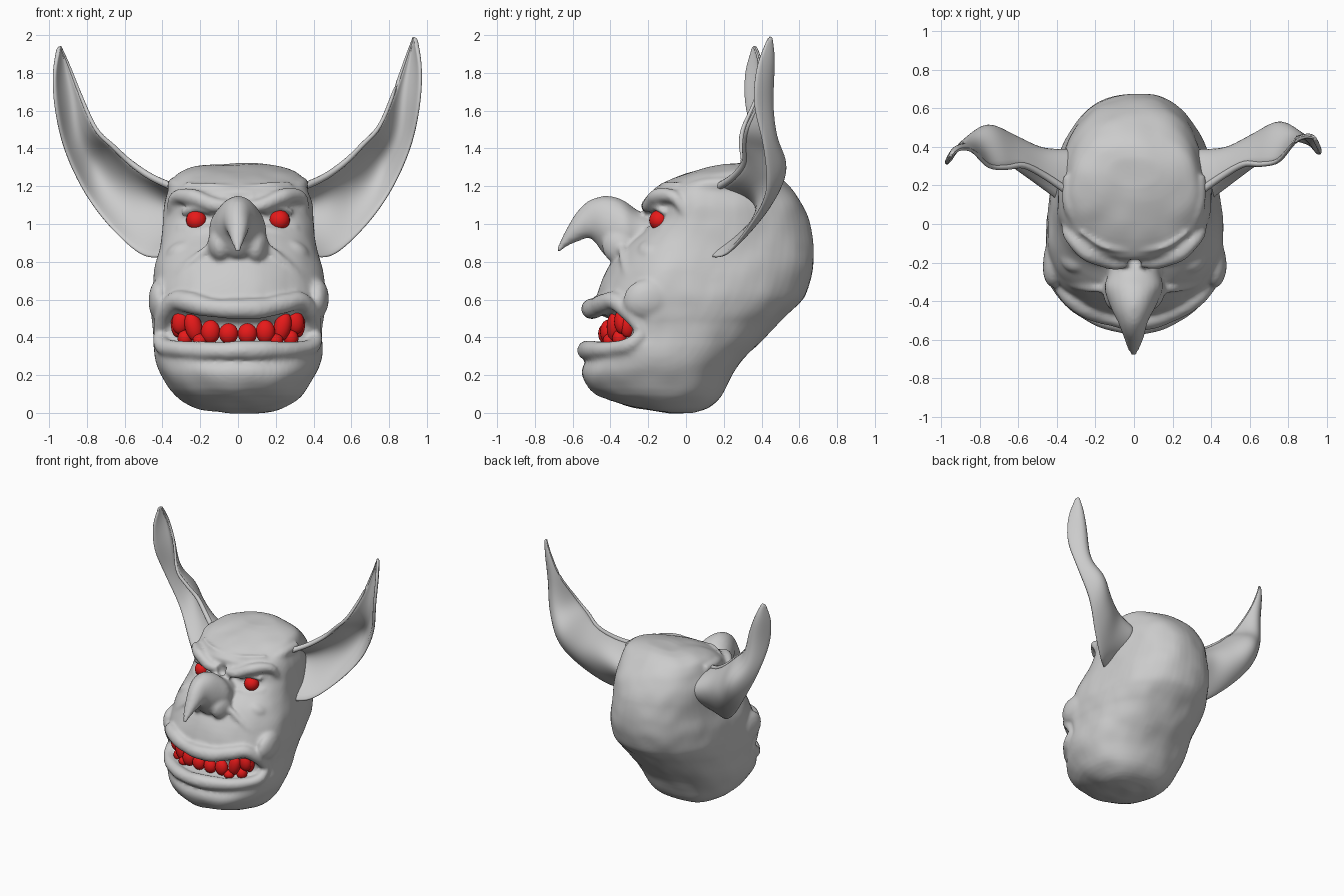
import bpy, bmesh, math
from mathutils import Vector, Matrix


def loft(bm, rings):
    rows = [[bm.verts.new(p) for p in r] for r in rings]
    n = len(rows[0])
    for a, b in zip(rows, rows[1:]):
        for i in range(n):
            bm.faces.new((a[i], a[(i + 1) % n], b[(i + 1) % n], b[i]))
    bm.faces.new(rows[0][::-1])
    bm.faces.new(rows[-1])


def spline(pts, steps=5):
    """Catmull-Rom through rows of numbers."""
    p = [pts[0]] + list(pts) + [pts[-1]]
    out = []
    for k in range(1, len(p) - 2):
        for j in range(steps):
            t = j / steps
            out.append([0.5 * (2 * b + (c - a) * t + (2 * a - 5 * b + 4 * c - d) * t * t
                               + (3 * b - a - 3 * c + d) * t ** 3)
                        for a, b, c, d in zip(p[k - 1], p[k], p[k + 1], p[k + 2])])
    return out + [list(pts[-1])]


def tube(bm, pts, n=10):
    """Round tube through (x, y, z, radius) points."""
    pts = spline(pts)
    rings = []
    for i, p in enumerate(pts):
        d = Vector(pts[min(i + 1, len(pts) - 1)][:3]) - Vector(pts[max(i - 1, 0)][:3])
        q = Vector((1, 0.01, 0)) if abs(d.normalized().x) < 0.6 else Vector((0, 0, 1))
        u = d.cross(Vector((0, 0, 1)) if abs(d.normalized().z) < 0.9 else q).normalized()
        v = d.cross(u).normalized()
        rings.append([Vector(p[:3]) + p[3] * (u * math.cos(a) + v * math.sin(a))
                      for a in (2 * math.pi * k / n for k in range(n))])
    loft(bm, rings)


def blob(bm, c, r, rot=0):
    m = Matrix.Translation(c) @ Matrix.Rotation(rot, 4, 'Y') @ Matrix.Diagonal((*r, 1))
    bmesh.ops.create_uvsphere(bm, u_segments=20, v_segments=12, radius=1, matrix=m)


def finish(bm, name, mat=None):
    bmesh.ops.recalc_face_normals(bm, faces=bm.faces)
    for f in bm.faces:
        f.smooth = True
    me = bpy.data.meshes.new(name)
    bm.to_mesh(me)
    bm.free()
    ob = bpy.data.objects.new(name, me)
    bpy.context.collection.objects.link(ob)
    if mat:
        me.materials.append(mat)
    return ob


def mir(s, pts):
    return [(s * p[0], *p[1:]) for p in pts]


red = bpy.data.materials.new("red")
red.diffuse_color = (0.8, 0.01, 0.01, 1)

# Skull and jaw: horizontal slices (z, front y, back y, half width, y of widest point)
bm = bmesh.new()
rows = [(0.0, -0.08, 0.05, 0.13, -0.02), (0.025, -0.25, 0.12, 0.23, -0.07), (0.09, -0.47, 0.185, 0.335, -0.13),
        (0.2, -0.555, 0.24, 0.41, -0.16), (0.28, -0.53, 0.30, 0.44, -0.16), (0.35, -0.51, 0.37, 0.45, -0.16),
        (0.39, -0.37, 0.41, 0.45, -0.16), (0.47, -0.36, 0.485, 0.455, -0.16), (0.51, -0.43, 0.525, 0.46, -0.15),
        (0.57, -0.48, 0.59, 0.46, -0.14), (0.63, -0.47, 0.635, 0.46, -0.12), (0.75, -0.425, 0.67, 0.445, -0.08),
        (0.85, -0.36, 0.675, 0.42, -0.03), (0.93, -0.27, 0.67, 0.405, 0.02), (1.02, -0.18, 0.65, 0.395, 0.06),
        (1.1, -0.18, 0.62, 0.39, 0.08), (1.17, -0.19, 0.575, 0.37, 0.1), (1.22, -0.12, 0.53, 0.35, 0.14),
        (1.27, 0.01, 0.47, 0.31, 0.2), (1.3, 0.11, 0.41, 0.23, 0.24), (1.315, 0.19, 0.34, 0.13, 0.27)]
rings = []
for z, yf, yb, w, yc in spline(rows, 3):
    ring = []
    for k in range(64):
        c, s = math.cos(k * math.pi / 32), math.sin(k * math.pi / 32)
        e = 2 / 2.35 if s > 0 else 2 / 2.0
        x = math.copysign(abs(c) ** e, c) * w
        y = yc + math.copysign(abs(s) ** e, s) * (yb - yc if s > 0 else yc - yf)
        ring.append((x, y, z))
    rings.append(ring)
loft(bm, rings)

# Hooked nose: slices along y (y, centre z, half width, half height)
nose = [(-0.12, 0.95, 0.13, 0.08), (-0.25, 0.95, 0.135, 0.12), (-0.33, 0.965, 0.15, 0.16),
        (-0.42, 0.985, 0.12, 0.16), (-0.5, 1.025, 0.08, 0.105), (-0.57, 0.99, 0.06, 0.085),
        (-0.63, 0.935, 0.04, 0.055), (-0.665, 0.885, 0.025, 0.03), (-0.685, 0.85, 0.012, 0.012)]
loft(bm, [[(w * math.cos(a), y, z + h * math.sin(a)) for a in (k * math.pi / 12 for k in range(24))]
          for y, z, w, h in spline(nose, 3)])

# Lips, brows, cheeks, lids and folds
up = [(0.41, -0.23, 0.42, 0.035), (0.39, -0.29, 0.52, 0.045), (0.33, -0.37, 0.59, 0.05),
      (0.25, -0.43, 0.58, 0.052), (0.13, -0.48, 0.555, 0.052), (0, -0.5, 0.55, 0.055)]
low = [(0.41, -0.23, 0.42, 0.04), (0.395, -0.30, 0.355, 0.045), (0.3, -0.41, 0.335, 0.045),
       (0.16, -0.495, 0.33, 0.05), (0, -0.525, 0.33, 0.05)]
for lip in (up, low):
    tube(bm, lip + mir(-1, lip[-2::-1]), 12)
for s in (1, -1):
    blob(bm, (s * 0.095, -0.35, 0.885), (0.065, 0.1, 0.095))
    blob(bm, (s * 0.42, -0.2, 0.60), (0.055, 0.13, 0.11))
    blob(bm, (s * 0.3, -0.16, 0.86), (0.09, 0.09, 0.05), s * 0.5)
    folds = [[(0.03, -0.2, 1.1, 0.03), (0.12, -0.195, 1.1, 0.045), (0.24, -0.15, 1.145, 0.045), (0.33, -0.06, 1.14, 0.035), (0.36, 0.0, 1.05, 0.02)],
             [(0.14, -0.18, 1.06, 0.015), (0.22, -0.16, 1.085, 0.02), (0.29, -0.11, 1.06, 0.015)],
             [(0.14, -0.2, 0.98, 0.015), (0.22, -0.175, 0.955, 0.022), (0.31, -0.11, 0.98, 0.015)],
             [(0.15, -0.34, 0.88, 0.02), (0.26, -0.32, 0.78, 0.03), (0.35, -0.28, 0.68, 0.03), (0.41, -0.23, 0.55, 0.02)],
             [(0.02, -0.14, 1.2, 0.012), (0.15, -0.12, 1.205, 0.02), (0.28, -0.04, 1.215, 0.012)],
             [(0.30, -0.0, 1.18, 0.03), (0.33, 0.1, 1.2, 0.04), (0.34, 0.25, 1.21, 0.03)]]
    for f in folds:
        tube(bm, mir(s, f))
head = finish(bm, "head")
m = head.modifiers.new("merge", 'REMESH')
m.mode, m.voxel_size, m.use_smooth_shade = 'VOXEL', 0.013, True
m = head.modifiers.new("soften", 'SMOOTH')
m.factor, m.iterations = 0.5, 5
# Gentle skin unevenness
tex = bpy.data.textures.new("skin", 'CLOUDS')
tex.noise_scale, tex.noise_depth = 0.25, 1
m = head.modifiers.new("skin", 'DISPLACE')
m.texture, m.strength, m.mid_level = tex, 0.025, 0.5

# Ears: cupped leaves, each station gives upper rim, back and lower rim
ear = [((.33, .16, 1.19), (.33, .38, 1.06), (.37, .10, .83)), ((.46, .25, 1.25), (.48, .39, 1.1), (.5, .2, .83)),
       ((.57, .31, 1.33), (.62, .46, 1.17), (.66, .32, .97)), ((.66, .31, 1.42), (.74, .52, 1.32), (.80, .42, 1.16)),
       ((.75, .33, 1.52), (.83, .47, 1.47), (.91, .41, 1.4)), ((.83, .42, 1.71), (.89, .45, 1.68), (.96, .36, 1.63)),
       ((.89, .45, 1.88), (.925, .45, 1.86), (.968, .375, 1.83)), ((.93, .445, 1.99), (.935, .445, 1.99), (.94, .435, 1.985))]
for s, name in ((1, "ear_right"), (-1, "ear_left")):
    bm = bmesh.new()
    flat = spline([a + b + c for a, b, c in ear], 4)
    grid = []
    for i, r in enumerate(flat):
        U, M, L = Vector(r[:3]), Vector(r[3:6]), Vector(r[6:])
        k = i / (len(flat) - 1)
        row = []
        for j in range(11):
            t = j / 10
            p = U * (1 - t) * (1 - 2 * t) + M * 4 * t * (1 - t) + L * t * (2 * t - 1)
            if s < 0:  # the left ear tip sits a little lower and further forward
                p += Vector((0.01, -0.085, -0.05)) * k ** 2
            row.append(bm.verts.new((s * p.x, p.y, p.z)))
        grid.append(row)
    for a, b in zip(grid, grid[1:]):
        for j in range(10):
            bm.faces.new((a[j], a[j + 1], b[j + 1], b[j]))
    rim = [(*g[0].co, 0.02 * (1 - 0.8 * i / len(grid))) for i, g in enumerate(grid)][::4]
    ob = finish(bm, name)
    m = ob.modifiers.new("thickness", 'SOLIDIFY')
    m.thickness, m.offset = 0.022, 0
    m = ob.modifiers.new("round", 'SUBSURF')
    m.levels = m.render_levels = 1
    bm = bmesh.new()
    tube(bm, rim)
    finish(bm, name + "_rim")

# Eyes
for s, name in ((1, "eye_right"), (-1, "eye_left")):
    bm = bmesh.new()
    blob(bm, (s * 0.22, -0.14, 1.02), (0.055, 0.055, 0.055))
    finish(bm, name, red)

# Teeth: (x, y, z, half width, half height, tilt)
bm = bmesh.new()
teeth = [(0.05, -0.425, 0.42, 0.051, 0.055, 0), (0.145, -0.415, 0.43, 0.051, 0.062, 0),
         (0.235, -0.38, 0.455, 0.046, 0.08, 0.25), (0.30, -0.34, 0.485, 0.05, 0.068, -0.2),
         (0.325, -0.31, 0.46, 0.03, 0.06, 0.1), (0.20, -0.40, 0.385, 0.04, 0.035, 0),
         (0.28, -0.35, 0.395, 0.04, 0.045, 0)]
for s in (1, -1):
    for x, y, z, w, h, tilt in teeth:
        blob(bm, (s * x, y, z), (w, 0.04, h), s * tilt)
finish(bm, "teeth", red)
